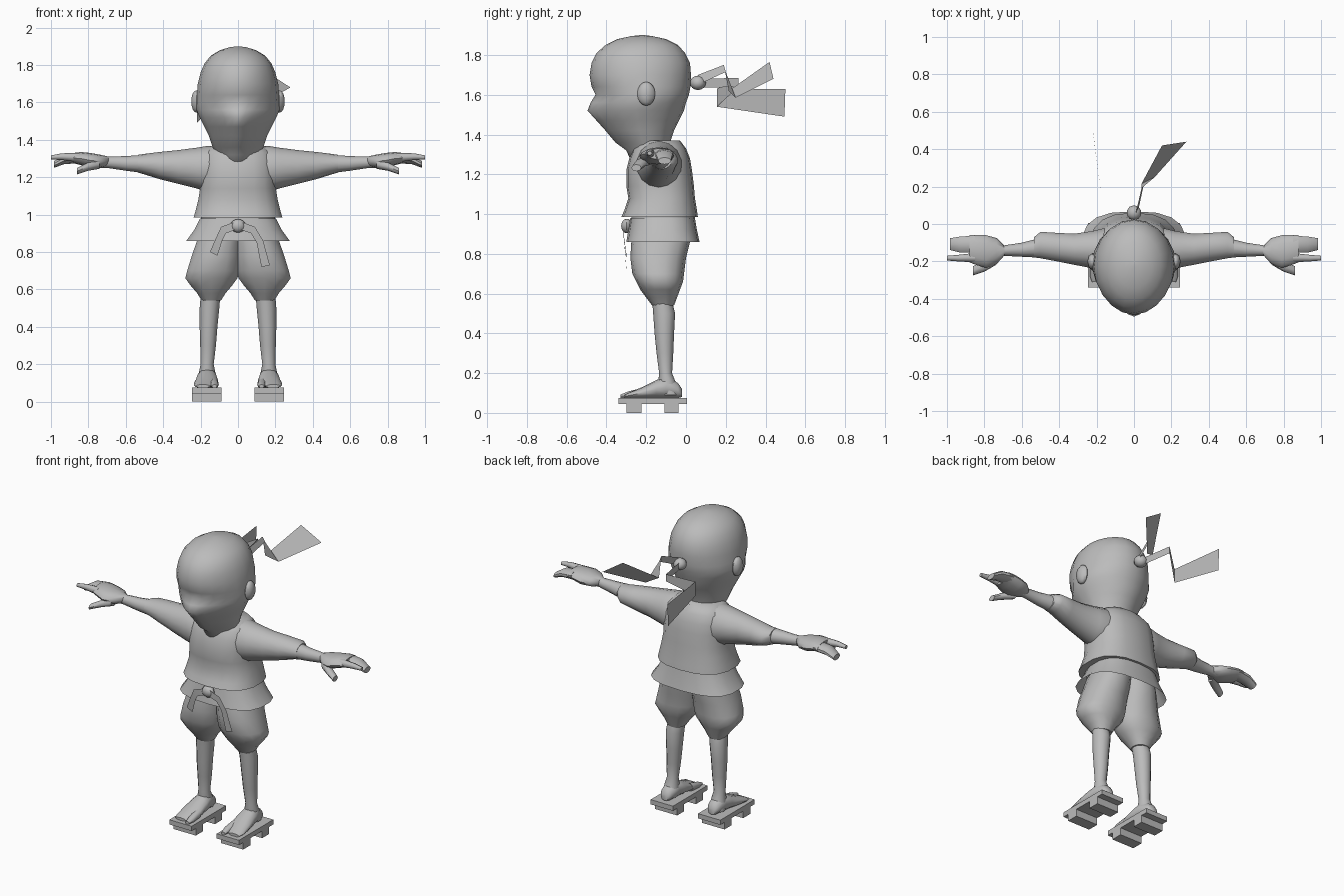
import bpy, bmesh, math
from mathutils import Vector

grey = bpy.data.materials.new("plain grey")
grey.diffuse_color = (0.5, 0.5, 0.5, 1)


def finish(name, bm, angle=50, normals=True):
    if normals:
        bmesh.ops.recalc_face_normals(bm, faces=bm.faces[:])
    me = bpy.data.meshes.new(name)
    bm.to_mesh(me)
    bm.free()
    me.materials.append(grey)
    ob = bpy.data.objects.new(name, me)
    bpy.context.collection.objects.link(ob)
    bpy.ops.object.select_all(action='DESELECT')
    bpy.context.view_layer.objects.active = ob
    ob.select_set(True)
    bpy.ops.object.shade_smooth_by_angle(angle=math.radians(angle))
    return ob


def loft(name, axis, rings, n=14, side=1, square=1.0, angle=50, caps=True):
    """Rings are (position, a0, a1, b0, b1[, pinch]); a and b are the extents across the axis."""
    bm, loops = bmesh.new(), []
    for r in rings:
        p, a0, a1, b0, b1 = r[:5]
        pinch = r[5] if len(r) > 5 else 0
        loop = []
        for i in range(n):
            t = 2 * math.pi * i / n + math.pi / 2
            c, s = math.cos(t), math.sin(t)
            u = math.copysign(abs(c) ** square, c) * (1 - pinch * max(0, -s) ** 1.5)
            v = math.copysign(abs(s) ** square, s)
            a = (a0 + a1) / 2 + u * (a1 - a0) / 2
            b = (b0 + b1) / 2 + v * (b1 - b0) / 2
            x, y, z = {'z': (a, b, p), 'x': (p, a, b), 'y': (a, p, b)}[axis]
            loop.append(bm.verts.new((x * side, y, z)))
        loops.append(loop)
    for l, m in zip(loops, loops[1:]):
        for i in range(n):
            j = (i + 1) % n
            bm.faces.new((l[i], l[j], m[j], m[i]))
    if caps:
        bm.faces.new(loops[0])
        bm.faces.new(loops[-1])
    return finish(name, bm, angle)


def ribbon(name, pairs):
    bm = bmesh.new()
    vs = [[bm.verts.new(p) for p in pair] for pair in pairs]
    for a, b in zip(vs, vs[1:]):
        bm.faces.new((a[0], a[1], b[1], b[0]))
    return finish(name, bm, 20)


def ball(name, loc, size, n=12):
    bm = bmesh.new()
    bmesh.ops.create_uvsphere(bm, u_segments=n, v_segments=8, radius=1)
    for v in bm.verts:
        v.co = Vector(loc) + Vector([v.co[i] * size[i] for i in range(3)])
    return finish(name, bm)


def box(name, x0, x1, y0, y1, z0, z1):
    bm = bmesh.new()
    bmesh.ops.create_cube(bm, size=1)
    for v in bm.verts:
        v.co = ((x0 + x1) / 2 + v.co.x * (x1 - x0), (y0 + y1) / 2 + v.co.y * (y1 - y0),
                (z0 + z1) / 2 + v.co.z * (z1 - z0))
    return finish(name, bm, 20)


# head, with a brow, sunken eyes, pointed muzzle and narrow jaw
loft("head", 'z', [
    (1.25, -.08, .08, -.27, -.10), (1.32, -.11, .11, -.30, -.09, .4),
    (1.36, -.135, .135, -.355, -.08, .5), (1.42, -.155, .155, -.405, -.06, .45),
    (1.47, -.18, .18, -.45, -.035, .5), (1.52, -.205, .205, -.495, -.01, .55),
    (1.56, -.222, .222, -.48, .00, .4), (1.60, -.225, .225, -.455, .015, .15),
    (1.64, -.22, .22, -.475, .022, .1), (1.70, -.215, .215, -.485, .025, .08),
    (1.76, -.20, .20, -.475, .02, .05), (1.81, -.178, .178, -.45, -.005),
    (1.85, -.145, .145, -.405, -.04), (1.88, -.095, .095, -.345, -.10),
    (1.895, -.045, .045, -.275, -.17), (1.90, -.008, .008, -.23, -.21)], n=20, angle=80)

# jacket body, waist band and flared skirt
loft("jacket", 'z', [
    (.985, -.24, .24, -.325, .06), (1.02, -.23, .23, -.31, .055), (1.08, -.215, .215, -.29, .045),
    (1.14, -.205, .205, -.30, .04), (1.22, -.205, .205, -.30, .03), (1.28, -.20, .20, -.285, .02),
    (1.33, -.185, .185, -.265, .0), (1.37, -.14, .14, -.235, -.03)], n=18, square=.8)
loft("waist_band", 'z', [(.93, -.205, .205, -.275, .045), (1.0, -.20, .20, -.275, .045)], n=18, square=.8)
loft("jacket_skirt", 'z', [(.98, -.205, .205, -.28, .045), (.92, -.235, .235, -.29, .055),
                           (.86, -.28, .28, -.30, .068)], n=18, square=.75, caps=False)

for s, tag in ((1, "left"), (-1, "right")):
    # sleeve, forearm and hand
    loft(tag + "_sleeve", 'x', [
        (.08, -.24, -.03, 1.12, 1.365), (.16, -.25, -.02, 1.12, 1.368), (.22, -.24, -.035, 1.14, 1.358),
        (.32, -.22, -.05, 1.165, 1.345), (.42, -.20, -.045, 1.19, 1.335),
        (.50, -.185, -.04, 1.215, 1.325), (.535, -.18, -.07, 1.225, 1.32)], side=s)
    loft(tag + "_forearm", 'x', [(.50, -.18, -.075, 1.222, 1.32), (.60, -.175, -.10, 1.235, 1.313),
                                 (.70, -.17, -.115, 1.25, 1.31), (.74, -.175, -.11, 1.25, 1.315)],
         n=12, side=s)
    loft(tag + "_palm", 'x', [
        (.69, -.165, -.12, 1.26, 1.31), (.735, -.215, -.075, 1.25, 1.32), (.79, -.235, -.06, 1.25, 1.33),
        (.84, -.22, -.06, 1.265, 1.335), (.88, -.205, -.06, 1.275, 1.33)], n=12, side=s)
    loft(tag + "_fingers", 'x', [(.85, -.155, -.06, 1.275, 1.33), (.93, -.155, -.065, 1.27, 1.32),
                                 (.985, -.14, -.075, 1.25, 1.285)], n=10, side=s)
    loft(tag + "_index_finger", 'x', [(.85, -.205, -.155, 1.28, 1.33), (.94, -.20, -.165, 1.292, 1.328),
                                      (1.0, -.195, -.17, 1.295, 1.317)], n=8, side=s)
    loft(tag + "_thumb", 'x', [(.74, -.22, -.16, 1.245, 1.295), (.80, -.255, -.195, 1.235, 1.28),
                               (.86, -.275, -.225, 1.215, 1.25)], n=8, side=s)
    # baggy trousers, lower leg
    loft(tag + "_trouser_leg", 'z', [
        (.96, -.02, .19, -.26, .03), (.86, -.02, .222, -.275, .02), (.78, -.015, .25, -.28, .0),
        (.70, -.01, .275, -.27, -.01), (.66, .0, .285, -.25, -.015), (.62, .03, .255, -.23, -.03),
        (.58, .065, .22, -.20, -.045), (.54, .09, .195, -.17, -.06)], side=s, square=.9)
    loft(tag + "_shin", 'z', [
        (.56, .095, .20, -.17, -.07), (.50, .10, .205, -.165, -.055), (.40, .11, .205, -.158, -.06),
        (.30, .118, .202, -.148, -.064), (.20, .13, .2, -.135, -.07), (.15, .12, .21, -.14, -.05),
        (.09, .125, .21, -.13, -.03)], n=12, side=s)
    # foot with separate big toe
    loft(tag + "_foot", 'y', [
        (-.02, .14, .19, .08, .12), (-.04, .125, .205, .075, .15), (-.10, .115, .215, .072, .185),
        (-.15, .108, .225, .072, .165), (-.22, .105, .235, .072, .13), (-.28, .13, .235, .072, .105),
        (-.31, .15, .225, .074, .092)], n=12, side=s)
    loft(tag + "_big_toe", 'y', [(-.22, .105, .155, .072, .125), (-.29, .102, .148, .072, .108),
                                 (-.33, .112, .14, .074, .092)], n=8, side=s)
    # raised wooden sandal
    xs = sorted((.088 * s, .245 * s))
    box(tag + "_sandal_board", *xs, -.34, .005, .045, .075)
    box(tag + "_sandal_front_tooth", *xs, -.298, -.225, 0, .05)
    box(tag + "_sandal_back_tooth", *xs, -.107, -.037, 0, .05)
    # ear
    ball(tag + "_ear", (.222 * s, -.2, 1.605), (.028, .045, .06), 8)

# belt knot and hanging tails
ball("belt_knot", (0, -.298, .94), (.042, .028, .036), 8)
ribbon("belt_right_tail", [((-.02, -.315, .96), (-.01, -.315, .92)), ((-.09, -.315, .935), (-.065, -.315, .90)),
                           ((-.12, -.31, .87), (-.085, -.31, .86)), ((-.15, -.30, .80), (-.11, -.30, .78))])
ribbon("belt_left_tail", [((.02, -.315, .96), (.01, -.315, .92)), ((.09, -.315, .935), (.07, -.315, .90)),
                          ((.135, -.31, .86), (.10, -.31, .85)), ((.17, -.30, .73), (.125, -.30, .72))])

# headband knot and two folded streamers
ball("headband_knot", (0, .06, 1.66), (.04, .04, .036), 10)
ribbon("left_streamer", [((.01, .06, 1.70), (.02, .06, 1.65)), ((.04, .19, 1.75), (.05, .20, 1.715)),
                         ((.04, .215, 1.62), (.11, .25, 1.585)), ((.15, .42, 1.765), (.28, .44, 1.68))])
ribbon("right_streamer", [((-.01, .08, 1.68), (-.01, .08, 1.635)), ((-.045, .265, 1.685), (-.045, .265, 1.64)),
                          ((-.175, .155, 1.63), (-.175, .155, 1.54)), ((-.22, .5, 1.63), (-.22, .495, 1.49))])
